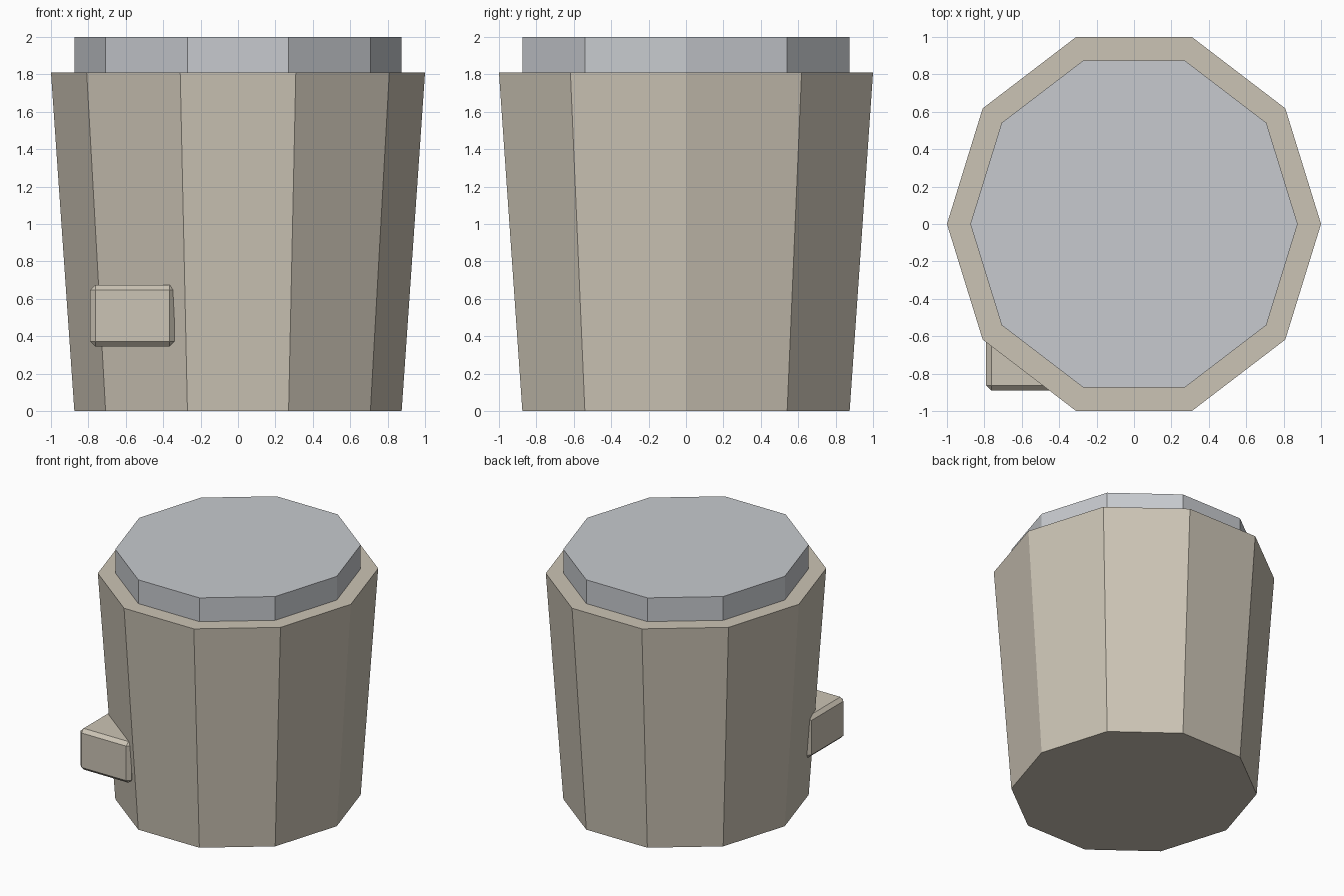
import bpy
import bmesh
from mathutils import Matrix, Vector

cube = bpy.data.objects.get("Cube")
if cube:
    bpy.data.objects.remove(cube, do_unlink=True)


def material(name, rgb):
    mat = bpy.data.materials.new(name)
    mat.use_nodes = True
    mat.diffuse_color = (*rgb, 1)
    mat.node_tree.nodes["Principled BSDF"].inputs["Base Color"].default_value = (*rgb, 1)
    return mat


def finish(name, bm, mat):
    mesh = bpy.data.meshes.new(name)
    bm.to_mesh(mesh)
    bm.free()
    mesh.materials.append(mat)
    obj = bpy.data.objects.new(name, mesh)
    bpy.context.collection.objects.link(obj)
    return obj


def decagon_drum(name, r_bottom, r_top, z_bottom, z_top, mat):
    """Ten-sided drum with a corner on +x, stretched so depth equals width."""
    bm = bmesh.new()
    bmesh.ops.create_cone(bm, cap_ends=True, segments=10, radius1=r_bottom,
                          radius2=r_top, depth=z_top - z_bottom)
    # Put a corner exactly on the x axis
    corner = max(bm.verts, key=lambda v: v.co.xy.length).co.xy
    turn = Vector((1, 0)).angle_signed(corner)
    bmesh.ops.rotate(bm, verts=bm.verts, matrix=Matrix.Rotation(turn, 3, "Z"))
    depth = max(v.co.y for v in bm.verts)
    bmesh.ops.scale(bm, verts=bm.verts, vec=(1, max(r_bottom, r_top) / depth, 1))
    bmesh.ops.translate(bm, verts=bm.verts, vec=(0, 0, (z_bottom + z_top) / 2))
    return finish(name, bm, mat)


def block(name, low, high, bevel, mat):
    """Box between two corners with chamfered edges."""
    low, high = Vector(low), Vector(high)
    bm = bmesh.new()
    bmesh.ops.create_cube(bm, size=1)
    bmesh.ops.scale(bm, verts=bm.verts, vec=high - low)
    bmesh.ops.translate(bm, verts=bm.verts, vec=(low + high) / 2)
    obj = finish(name, bm, mat)
    mod = obj.modifiers.new("chamfer", "BEVEL")
    mod.width = bevel
    mod.segments = 1
    return obj


beige = material("warm beige", (0.60, 0.55, 0.46))
grey = material("pale grey", (0.57, 0.59, 0.62))

# Tapered body, inset lid and small side block
decagon_drum("body", 0.875, 1.0, 0, 1.81, beige)
decagon_drum("lid", 0.875, 0.875, 1.8, 2.0, grey)
block("side_block", (-0.79, -0.89, 0.345), (-0.34, -0.43, 0.675), 0.027, beige)
